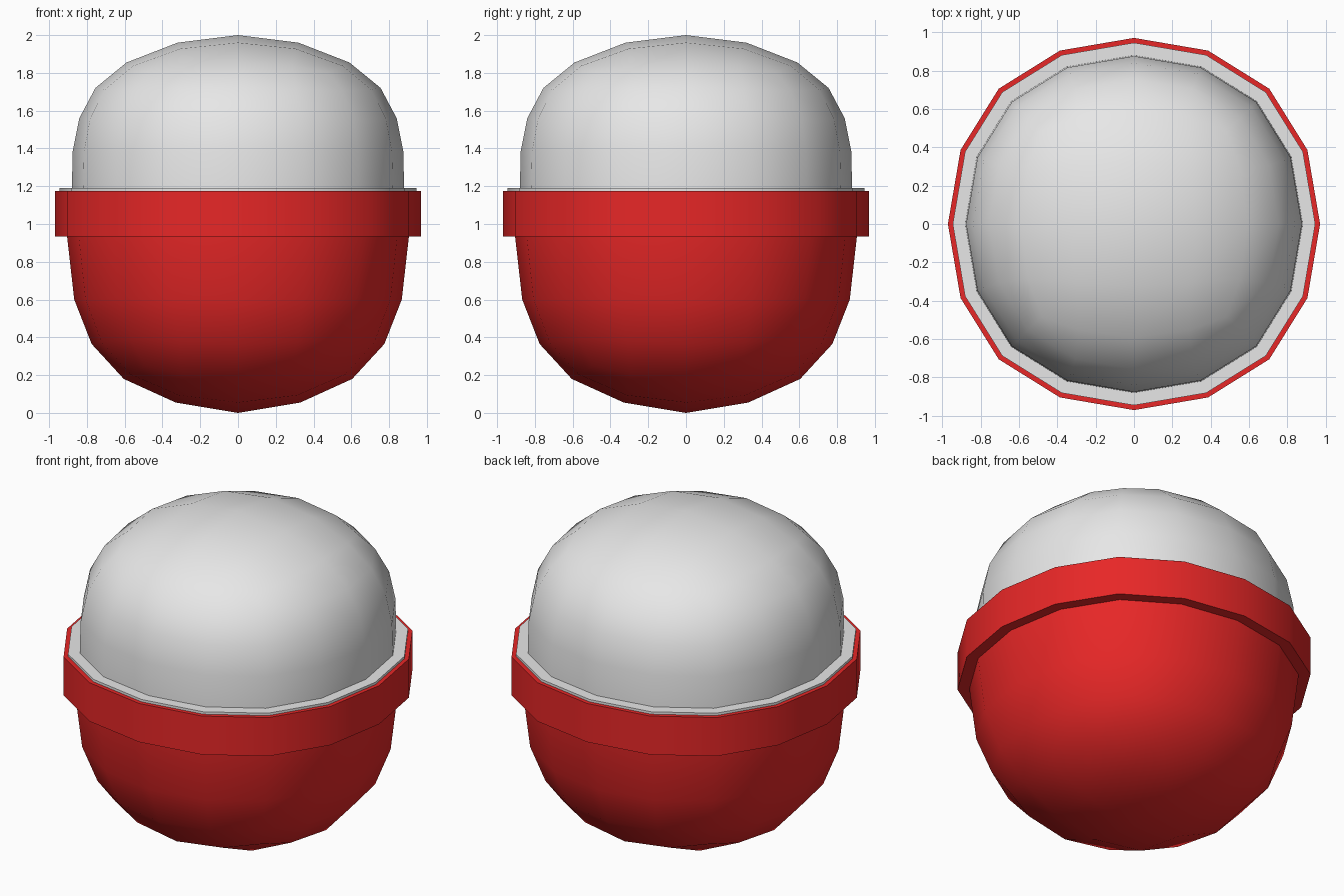
import bpy, bmesh, math

if "Cube" in bpy.data.objects:
    bpy.data.objects.remove(bpy.data.objects["Cube"])


def material(name, color):
    m = bpy.data.materials.new(name)
    m.diffuse_color = (*color, 1)
    m.use_nodes = True
    m.node_tree.nodes["Principled BSDF"].inputs["Base Color"].default_value = m.diffuse_color
    return m


white = material("white", (0.8, 0.8, 0.8))
red = material("red", (0.8, 0.02, 0.02))


def interp(z, src, dst):
    # piecewise-linear map, src runs from high to low
    for i in range(len(src) - 1):
        if z >= src[i + 1] or i == len(src) - 2:
            t = (src[i] - z) / (src[i] - src[i + 1])
            return dst[i] + (dst[i + 1] - dst[i]) * max(0, min(1, t))


def finish(bm, name, mat):
    me = bpy.data.meshes.new(name)
    bm.to_mesh(me)
    bm.free()
    me.materials.append(mat)
    ob = bpy.data.objects.new(name, me)
    bpy.context.collection.objects.link(ob)
    bpy.ops.object.select_all(action='DESELECT')
    ob.select_set(True)
    bpy.context.view_layer.objects.active = ob
    return ob


def shell(name, mat, profile):
    """Subdivided open box, fitted to a (radius, height) profile from pole to rim."""
    bm = bmesh.new()
    bmesh.ops.create_cube(bm, size=2)
    for v in bm.verts:
        v.co.z = 1 if v.co.z > 0 else 0
    bm.faces.ensure_lookup_table()
    base = [f for f in bm.faces if all(v.co.z == 0 for v in f.verts)]
    bmesh.ops.delete(bm, geom=base, context='FACES_ONLY')
    ob = finish(bm, name, mat)
    sub = ob.modifiers.new("round", 'SUBSURF')
    sub.levels = sub.render_levels = 2
    sub.boundary_smooth = 'ALL'
    bpy.ops.object.modifier_apply(modifier=sub.name)

    bm = bmesh.new()
    bm.from_mesh(ob.data)
    axis = sorted([v.co.copy() for v in bm.verts if abs(v.co.y) < 1e-4 and v.co.x > -1e-4],
                  key=lambda c: -c.z)
    src = [c.z for c in axis]
    heights = [p[1] for p in profile]
    scale = [p[0] / c.x if c.x > 1e-4 else 0 for p, c in zip(profile, axis)]
    scale[0] = scale[1]
    for v in bm.verts:
        s = interp(v.co.z, src, scale)
        v.co = (v.co.x * s, v.co.y * s, interp(v.co.z, src, heights))
    if heights[0] < heights[-1]:
        bmesh.ops.reverse_faces(bm, faces=bm.faces[:])
    bm.to_mesh(ob.data)
    bm.free()
    bpy.ops.object.shade_smooth()


def ring_points():
    # soft-square 16-sided outline with unit reach along the axes
    quarter = [(1, 0), (0.932, 0.398), (0.727, 0.727), (0.398, 0.932)]
    pts = []
    for _ in range(4):
        pts += quarter
        quarter = [(-y, x) for x, y in quarter]
    return pts


def collar(name, mat, profile):
    """Closed (radius, height) section swept round the outline."""
    bm = bmesh.new()
    rings = [[bm.verts.new((x * r, y * r, z)) for x, y in ring_points()] for r, z in profile]
    for a, b in zip(rings, rings[1:] + rings[:1]):
        for i in range(16):
            j = (i + 1) % 16
            bm.faces.new((a[i], a[j], b[j], b[i]))
    bmesh.ops.recalc_face_normals(bm, faces=bm.faces[:])
    finish(bm, name, mat)
    bpy.ops.object.shade_smooth_by_angle(angle=math.radians(35))


# upper dome
shell("dome", white, [(0, 2.0), (0.32, 1.96), (0.59, 1.855), (0.755, 1.72),
                      (0.84, 1.56), (0.875, 1.385), (0.88, 1.17)])
# lower cup
shell("cup", red, [(0, 0.0), (0.33, 0.055), (0.605, 0.18), (0.775, 0.365),
                   (0.867, 0.6), (0.905, 0.935), (0.91, 1.15)])
# band around the middle
collar("band", red, [(0.89, 0.935), (0.97, 0.935), (0.97, 1.175), (0.89, 1.175)])
# thin lip where the dome meets the band
collar("dome_lip", white, [(0.86, 1.15), (0.945, 1.15), (0.945, 1.19), (0.86, 1.19)])
